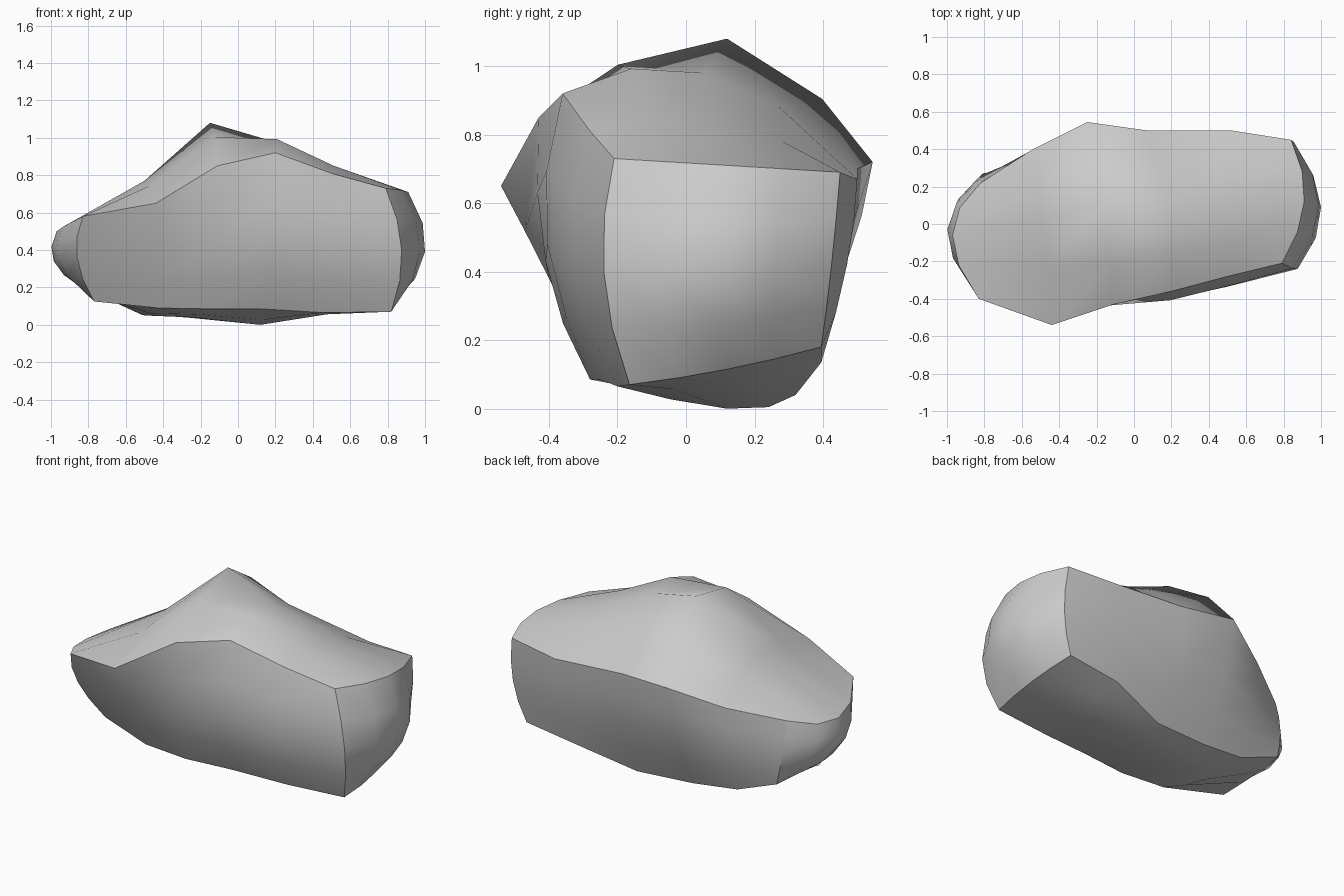
import bpy, bmesh
from mathutils import Vector

if "Cube" in bpy.data.objects:
    bpy.data.objects.remove(bpy.data.objects["Cube"])

SEG = 4  # segments across each side of the boulder

# Cross-sections from left to right as (y, z): top front corner, top, top back corner,
# back, bottom back corner, bottom, bottom front corner, front
SECTIONS = [
    [(-.40, .58), (-.06, .50), (.22, .55), (.26, .36), (.27, .18), (.06, .20), (-.16, .125), (-.29, .36)],
    [(-.54, .65), (.02, .77), (.40, .62), (.38, .36), (.27, .08), (0, .05), (-.26, .09), (-.40, .38)],
    [(-.43, .85), (.12, 1.08), (.545, .72), (.46, .40), (.29, .05), (.02, .04), (-.28, .085), (-.41, .43)],
    [(-.36, .92), (.05, .98), (.50, .70), (.46, .40), (.32, .04), (.12, .00), (-.25, .085), (-.405, .48)],
    [(-.28, .81), (.08, .84), (.50, .67), (.47, .42), (.395, .135), (.12, .065), (-.20, .065), (-.335, .42)],
    [(-.21, .73), (.12, .71), (.45, .69), (.425, .42), (.395, .18), (.12, .115), (-.165, .07), (-.24, .40)],
]
# x of the same eight points for each section
SECTION_X = [
    [-.83, -.97, -.82, -.82, -.79, -.84, -.77, -.86],
    [-.44, -.50, -.54, -.53, -.53, -.50, -.43, -.44],
    [-.11, -.15, -.25, -.25, -.25, -.25, -.15, -.12],
    [.20, .19, .07, .08, .10, .12, .13, .18],
    [.50, .52, .52, .50, .45, .48, .46, .50],
    [.79, .91, .84, .85, .78, .83, .82, .875],
]


def quad(a, b, c, t):
    """Smooth curve through three points."""
    return a * (2 * t - 1) * (t - 1) + b * 4 * t * (1 - t) + c * t * (2 * t - 1)


keys = [[Vector((x, y, z)) for x, (y, z) in zip(sx, sec)]
        for sx, sec in zip(SECTION_X, SECTIONS)]

bm = bmesh.new()

# Long sides
n = 4 * SEG
rings = []
for k in keys:
    ring = []
    for side in range(4):
        a, b, c = k[2 * side], k[2 * side + 1], k[(2 * side + 2) % 8]
        ring += [bm.verts.new(quad(a, b, c, i / SEG)) for i in range(SEG)]
    rings.append(ring)
for r0, r1 in zip(rings, rings[1:]):
    for i in range(n):
        j = (i + 1) % n
        bm.faces.new((r0[i], r0[j], r1[j], r1[i]))

# Sharpen the summit
rings[2][1].co += Vector((0, -.06, -.035))
rings[2][3].co += Vector((0, .05, -.07))


# Bulging ends
def cap(k, ring, centre):
    rows = [(k[0], k[1], k[2]), (k[7], centre, k[3]), (k[6], k[5], k[4])]
    grid = {}
    for r in range(SEG + 1):
        for c in range(SEG + 1):
            if r == 0:
                v = ring[c]
            elif c == SEG:
                v = ring[SEG + r]
            elif r == SEG:
                v = ring[3 * SEG - c]
            elif c == 0:
                v = ring[4 * SEG - r]
            else:
                p = [quad(*row, c / SEG) for row in rows]
                v = bm.verts.new(quad(*p, r / SEG))
            grid[r, c] = v
    for r in range(SEG):
        for c in range(SEG):
            bm.faces.new((grid[r, c], grid[r, c + 1], grid[r + 1, c + 1], grid[r + 1, c]))


cap(keys[0], rings[0], Vector((-.985, 0, .34)))
cap(keys[-1], rings[-1], Vector((1, .09, .39)))

# Smooth faces with the twelve box-like edges kept crisp
bmesh.ops.recalc_face_normals(bm, faces=bm.faces)
for f in bm.faces:
    f.smooth = True
sharp = [(r[i], r[(i + 1) % n]) for r in (rings[0], rings[-1]) for i in range(n)]
sharp += [(r0[i], r1[i]) for r0, r1 in zip(rings, rings[1:]) for i in range(0, n, SEG)]
for a, b in sharp:
    bm.edges.get((a, b)).smooth = False

# Rest on the ground
low = min(v.co.z for v in bm.verts)
for v in bm.verts:
    v.co.z -= low

mesh = bpy.data.meshes.new("boulder")
bm.to_mesh(mesh)
bm.free()
bpy.context.collection.objects.link(bpy.data.objects.new("boulder", mesh))
